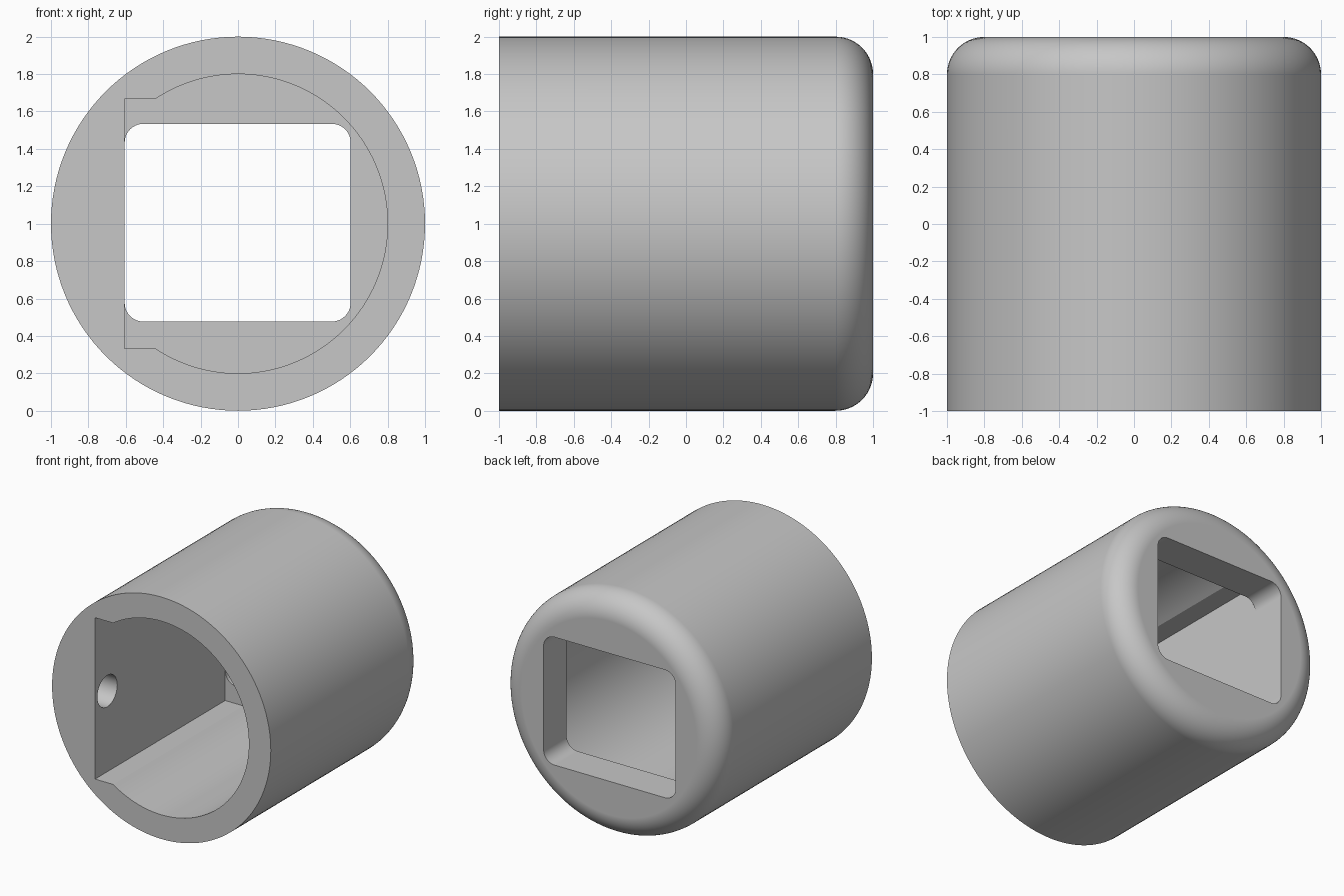
import bpy
import bmesh
from math import sin, cos, pi, radians, sqrt, atan2
from mathutils import Matrix, Vector

SEGS = 128          # facets around the barrel
WALL_X = -0.607     # flat inner wall
WALL_Z = 0.667      # half height of the flat inner wall
BORE_R = 0.8
CAP_Y = 0.7         # inside face of the end cap

cube = bpy.data.objects.get("Cube")
if cube:
    bpy.data.objects.remove(cube, do_unlink=True)


def make_object(name, bm):
    bmesh.ops.recalc_face_normals(bm, faces=bm.faces)
    mesh = bpy.data.meshes.new(name)
    bm.to_mesh(mesh)
    bm.free()
    obj = bpy.data.objects.new(name, mesh)
    bpy.context.collection.objects.link(obj)
    return obj


def prism(name, outline, start, end):
    """Extrude an (x, z) outline along y; z is measured from the barrel axis."""
    bm = bmesh.new()
    face = bm.faces.new([bm.verts.new((x, start, z + 1)) for x, z in outline])
    grown = bmesh.ops.extrude_face_region(bm, geom=[face])["geom"]
    moved = [v for v in grown if isinstance(v, bmesh.types.BMVert)]
    bmesh.ops.translate(bm, verts=moved, vec=(0, end - start, 0))
    return make_object(name, bm)


def arc(cx, cz, r, a0, a1, steps):
    angles = [a0 + (a1 - a0) * i / steps for i in range(steps + 1)]
    return [(cx + r * cos(a), cz + r * sin(a)) for a in angles]


# Barrel: turned profile of (radius, y) with a rounded back rim
profile = [(1, -1)] + arc(0.8, 0.8, 0.2, 0, pi / 2, 14)
bm = bmesh.new()
rings = []
for r, y in profile:
    rings.append([bm.verts.new((x, y, z + 1))
                  for x, z in arc(0, 0, r, 0, 2 * pi, SEGS)[:-1]])
for a, b in zip(rings, rings[1:]):
    for i in range(SEGS):
        j = (i + 1) % SEGS
        bm.faces.new((a[i], a[j], b[j], b[i]))
bm.faces.new(rings[0])
bm.faces.new(rings[-1])
sleeve = make_object("sleeve_body", bm)

# Bore: round, with a flat-sided pocket on one side
meet = atan2(WALL_Z, -sqrt(BORE_R ** 2 - WALL_Z ** 2))
bore_outline = arc(0, 0, BORE_R, -meet, meet, 96)
bore_outline += [(WALL_X, WALL_Z), (WALL_X, -WALL_Z)]
bore = prism("bore_cutter", bore_outline, -1.2, CAP_Y)

# Window through the end cap, with rounded corners
left, right, low, high, rad = WALL_X + 0.001, 0.602, -0.523, 0.534, 0.1
window_outline = []
corners = [(right - rad, high - rad), (left + rad, high - rad),
           (left + rad, low + rad), (right - rad, low + rad)]
for k, (cx, cz) in enumerate(corners):
    window_outline += arc(cx, cz, rad, k * pi / 2, (k + 1) * pi / 2, 10)
window = prism("window_cutter", window_outline, CAP_Y - 0.2, 1.2)

# Blind round hole in the flat wall
bm = bmesh.new()
depth, reach = 0.25, 0.2
place = (Matrix.Translation(Vector((WALL_X + (reach - depth) / 2, -0.84, 1)))
         @ Matrix.Rotation(radians(90), 4, "Y"))
bmesh.ops.create_cone(bm, cap_ends=True, segments=48, radius1=0.13,
                      radius2=0.13, depth=depth + reach, matrix=place)
hole = make_object("hole_cutter", bm)

# Cut the openings
bpy.ops.object.select_all(action="DESELECT")
bpy.context.view_layer.objects.active = sleeve
sleeve.select_set(True)
for cutter in (bore, window, hole):
    cutter.hide_render = True
    mod = sleeve.modifiers.new("cut", "BOOLEAN")
    mod.operation = "DIFFERENCE"
    mod.solver = "EXACT"
    mod.object = cutter
    bpy.ops.object.modifier_apply(modifier=mod.name)
    bpy.data.objects.remove(cutter, do_unlink=True)

# Smooth curved walls, crisp edges, flat planar faces
bpy.ops.object.shade_smooth_by_angle(angle=radians(30))
weighted = sleeve.modifiers.new("weighted_normals", "WEIGHTED_NORMAL")
weighted.keep_sharp = True

# Plain grey
grey = bpy.data.materials.new("light_grey")
grey.use_nodes = True
colour = (0.57, 0.57, 0.57, 1)
grey.diffuse_color = colour
grey.node_tree.nodes["Principled BSDF"].inputs["Base Color"].default_value = colour
sleeve.data.materials.clear()
sleeve.data.materials.append(grey)
for poly in sleeve.data.polygons:
    poly.material_index = 0
